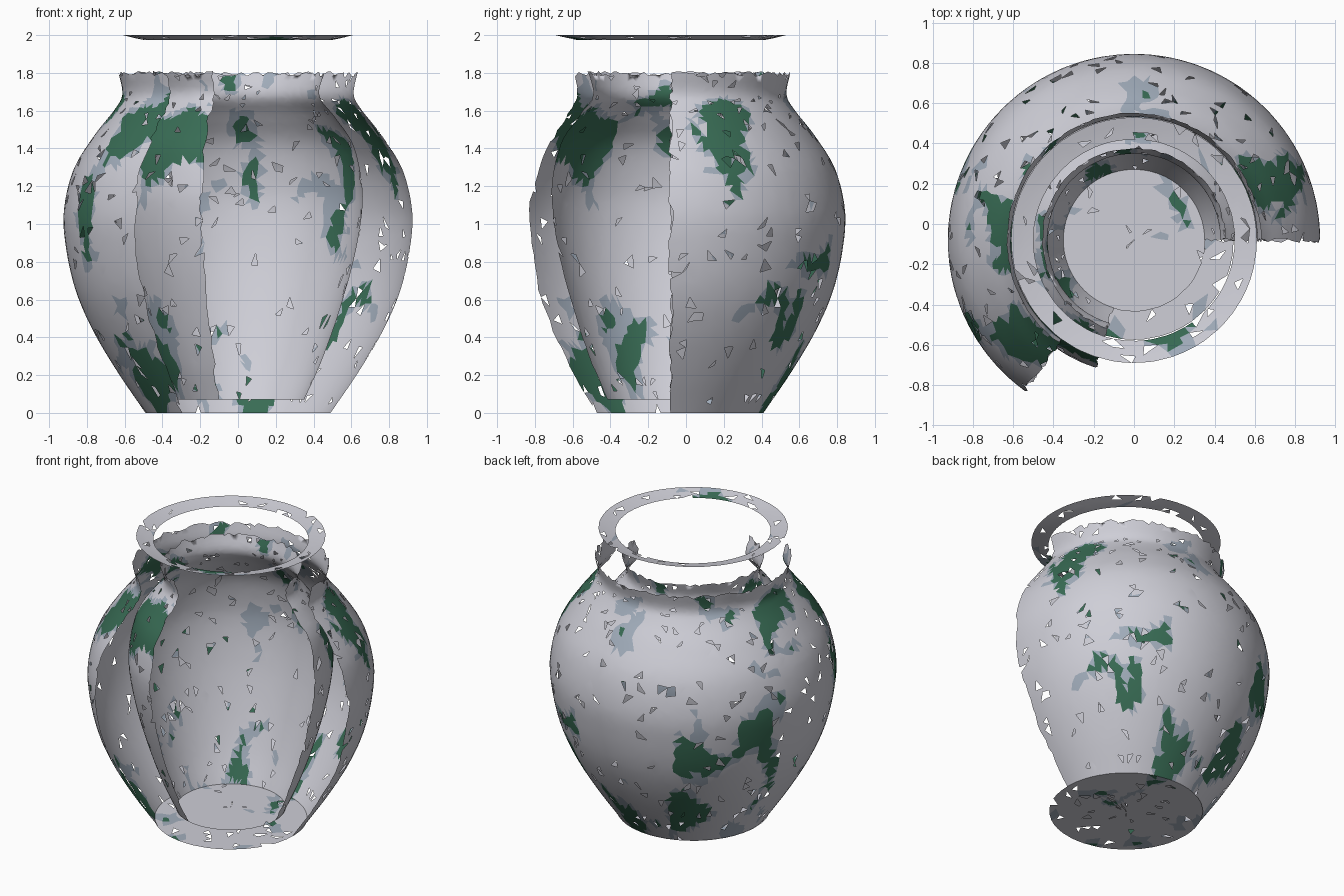
import bpy, bmesh, math, random
from mathutils import Vector, noise

if "Cube" in bpy.data.objects:
    bpy.data.objects.remove(bpy.data.objects["Cube"])

random.seed(7)
AXIS_Y = -0.08  # the jar's axis sits slightly in front of the origin


def material(name, col):
    m = bpy.data.materials.new(name)
    m.diffuse_color = (*col, 1)
    m.use_nodes = True
    m.node_tree.nodes["Principled BSDF"].inputs["Base Color"].default_value = m.diffuse_color
    return m


MATS = [material("pale_glaze", (0.62, 0.62, 0.68)),
        material("blue_grey_glaze", (0.36, 0.42, 0.50)),
        material("green_glaze", (0.04, 0.15, 0.09))]


def sample(profile, t):
    """Smooth point on the (radius, z) profile, t in 0..1."""
    n = len(profile) - 1
    f = min(max(t, 0), 1) * n
    i = min(int(f), n - 1)
    u = f - i
    p1, p2 = Vector(profile[i]), Vector(profile[i + 1])
    p0 = Vector(profile[i - 1]) if i > 0 else 2 * p1 - p2
    p3 = Vector(profile[i + 2]) if i + 2 <= n else 2 * p2 - p1
    return 0.5 * (2 * p1 + (p2 - p0) * u + (2 * p0 - 5 * p1 + 4 * p2 - p3) * u * u
                  + (3 * p1 - p0 - 3 * p2 + p3) * u ** 3)


def glaze(p):
    """Material index: swirled green streaks with a blue-grey halo."""
    q = Vector((p.x * 2.6, p.y * 2.6, p.z * 1.7))
    q += 0.5 * noise.noise_vector(q * 1.3)
    v = noise.noise(q) + 0.45 * noise.noise(q * 3.1)
    return 2 if v > 0.48 else 1 if v > 0.36 else 0


def shell(name, profile, start, end, cols, rows, holes=0.03, ragged_top=False):
    """Sweep a profile through an arc (degrees) as a weathered triangle skin."""
    closed = end - start >= 360
    bm = bmesh.new()
    grid = []
    for r in range(rows + 1):
        line = []
        for c in range(cols if closed else cols + 1):
            jt = random.uniform(-0.3, 0.3) if 0 < r < rows else 0
            if ragged_top and r == rows:
                jt = random.uniform(-1.1, 0)
            ja = random.uniform(-0.3, 0.3)
            rad, z = sample(profile, (r + jt) / rows)
            a = math.radians(start + (end - start) * (c + ja) / cols)
            line.append(bm.verts.new((rad * math.cos(a),
                                      AXIS_Y + rad * math.sin(a), z)))
        grid.append(line)
    for r in range(rows):
        for c in range(cols):
            d = (c + 1) % cols if closed else c + 1
            v = [grid[r][c], grid[r][d], grid[r + 1][d], grid[r + 1][c]]
            k = random.randint(0, 1)
            for tri in ((v[k], v[k + 1], v[k + 2]),
                        (v[k], v[k + 2], v[(k + 3) % 4])):
                if random.random() < holes:
                    continue
                f = bm.faces.new(tri)
                f.smooth = True
                f.material_index = glaze(f.calc_center_median())
    bmesh.ops.delete(bm, geom=[v for v in bm.verts if not v.link_faces],
                     context='VERTS')
    me = bpy.data.meshes.new(name)
    bm.to_mesh(me)
    bm.free()
    for m in MATS:
        me.materials.append(m)
    ob = bpy.data.objects.new(name, me)
    bpy.context.collection.objects.link(ob)
    return ob


# outer wall, broken away at the front right
OUTER = [(0.49, 0), (0.64, 0.22), (0.77, 0.44), (0.86, 0.65), (0.91, 0.87),
         (0.922, 1.07), (0.87, 1.29), (0.76, 1.47), (0.65, 1.61), (0.612, 1.69), (0.635, 1.81)]
shell("outer_wall", OUTER, 0, 234, 78, 46, 0.035, True)

# inner wall, showing a little further round the break
INNER = [(0.35, 0.07), (0.44, 0.27), (0.53, 0.52), (0.61, 0.80), (0.655, 1.05),
         (0.655, 1.22), (0.61, 1.42), (0.51, 1.57), (0.43, 1.68), (0.46, 1.81)]
shell("inner_wall", INNER, 0, 253, 66, 46, 0.03, True)

# floor inside the jar, and the foot disc beneath it
shell("inner_floor", [(0.002, 0.072), (0.18, 0.072), (0.355, 0.072)], 0, 360, 36, 8, 0.02)
shell("foot_disc", [(0.002, 0), (0.25, 0), (0.495, 0)], 0, 360, 48, 10, 0.03)

# flat lip ring, detached above the neck
shell("lip_ring", [(0.50, 1.975), (0.55, 1.985), (0.61, 2.0)], 0, 360, 60, 3, 0.06)
